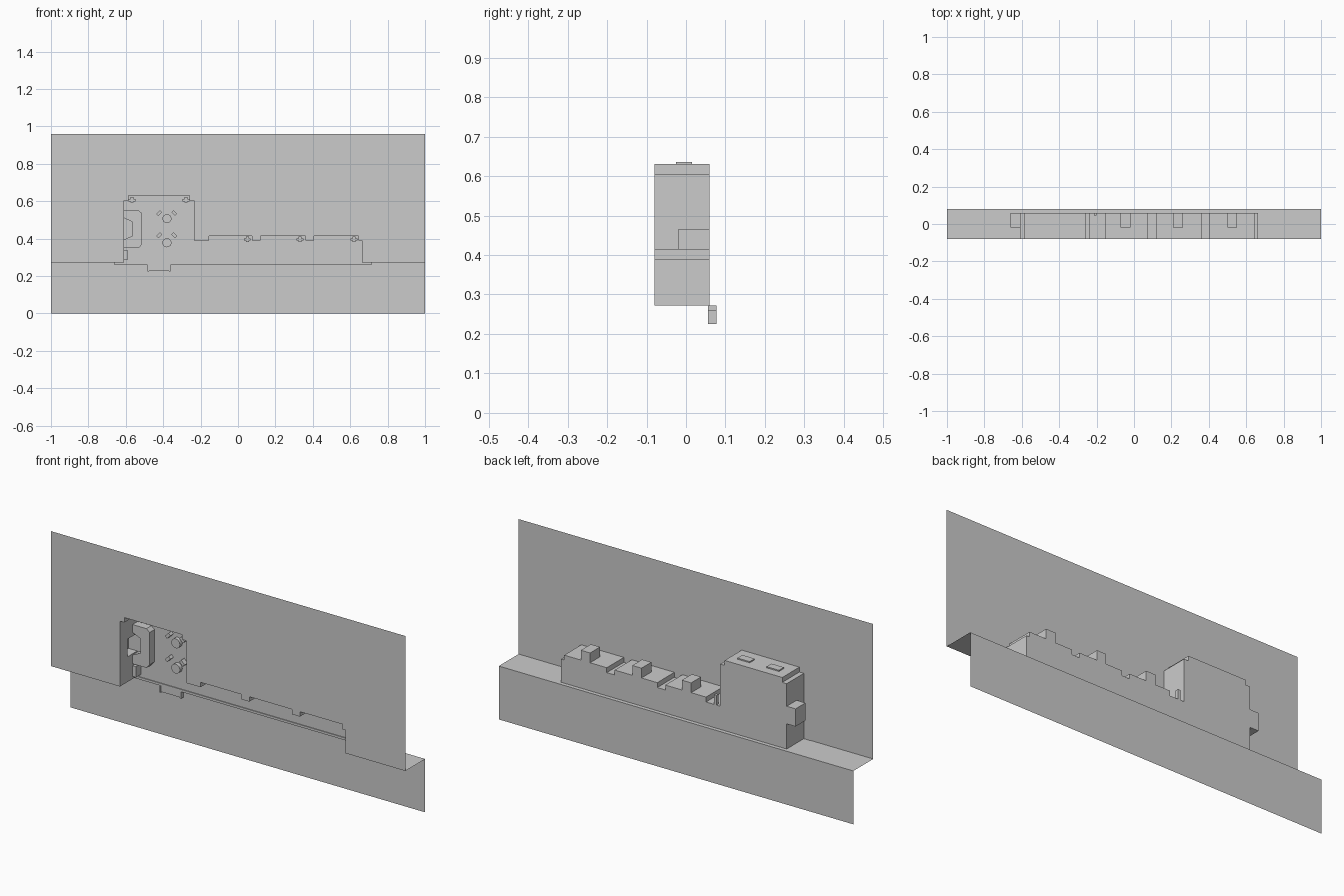
import bpy, bmesh, math
from mathutils import Matrix, Vector

cube = bpy.data.objects.get("Cube")
if cube:
    bpy.data.objects.remove(cube, do_unlink=True)

grey = bpy.data.materials.new("light_grey")
grey.use_nodes = True
grey.diffuse_color = (0.6, 0.6, 0.6, 1)
grey.node_tree.nodes["Principled BSDF"].inputs["Base Color"].default_value = (0.6, 0.6, 0.6, 1)

FRONT, BACK, REAR, FLOOR = -0.08, 0.06, 0.08, 0.272
LEFT, RIGHT = -0.61, 0.663


def finish(name, bm):
    mesh = bpy.data.meshes.new(name)
    bm.to_mesh(mesh)
    bm.free()
    mesh.materials.append(grey)
    obj = bpy.data.objects.new(name, mesh)
    bpy.context.collection.objects.link(obj)
    return obj


def sheets(name, polygons):
    """Flat faces, one for each list of corner points."""
    bm = bmesh.new()
    for points in polygons:
        bm.faces.new([bm.verts.new(p) for p in points])
    bmesh.ops.remove_doubles(bm, verts=bm.verts, dist=0.0001)
    bmesh.ops.triangulate(bm, faces=[f for f in bm.faces if len(f.verts) > 4])
    bmesh.ops.recalc_face_normals(bm, faces=bm.faces)
    return finish(name, bm)


def upright(outline, y):
    return [(x, y, z) for x, z in outline]


def block(name, x, y, z, turn=0):
    """Box from three (low, high) ranges, turned about the y axis."""
    bm = bmesh.new()
    size = Vector([b - a for a, b in (x, y, z)])
    centre = Vector([(a + b) / 2 for a, b in (x, y, z)])
    bmesh.ops.create_cube(bm, size=1, matrix=Matrix.Translation(centre)
                          @ Matrix.Rotation(turn, 4, 'Y') @ Matrix.Diagonal(size).to_4x4())
    return finish(name, bm)


# Outline of the niche, from lower left over the stepped top to lower right
HIGH, HIGH_STEP, LOW, LOW_STEP = 0.63, 0.605, 0.415, 0.39
profile = [(LEFT, FLOOR), (LEFT, HIGH_STEP), (-0.585, HIGH_STEP), (-0.585, HIGH),
           (-0.26, HIGH), (-0.26, HIGH_STEP), (-0.235, HIGH_STEP), (-0.235, LOW_STEP)]
for start, end in ((-0.155, 0.075), (0.12, 0.36), (0.405, 0.645)):
    profile += [(start, LOW_STEP), (start, LOW), (end, LOW), (end, LOW_STEP)]
profile += [(RIGHT, LOW_STEP), (RIGHT, FLOOR)]
cutout = profile[::-1]

# Large sheets: upper panel, ledge and lower panel
sheets("upper_panel", [upright([(-1, FLOOR), (-1, 0.96), (1, 0.96), (1, FLOOR)] + cutout, FRONT)])
sheets("ledge", [[(x, y, FLOOR) for x, y in (
    (-1, FRONT), (LEFT, FRONT), (LEFT, BACK), (RIGHT, BACK), (RIGHT, FRONT),
    (1, FRONT), (1, REAR), (-1, REAR))]])
sheets("lower_panel", [upright([(-1, 0), (1, 0), (1, FLOOR), (-1, FLOOR)], REAR)])

# Mounting flange behind the upper panel
sheets("rear_flange", [upright([(-0.65, FLOOR), (-0.65, 0.668), (-0.175, 0.668),
                                (-0.175, 0.447), (0.72, 0.447), (0.72, FLOOR)] + cutout,
                               FRONT + 0.002)])

# Niche: walls, end wall with side pocket opening, and back
nub_x, nub_y, nub_low, nub_high = -0.66, -0.02, 0.4, 0.49
walls = []
for a, b in list(zip(profile, profile[1:]))[1:]:
    walls.append([(a[0], FRONT, a[1]), (b[0], FRONT, b[1]),
                  (b[0], BACK, b[1]), (a[0], BACK, a[1])])
walls.append([(LEFT, y, z) for y, z in (
    (FRONT, FLOOR), (BACK, FLOOR), (BACK, nub_low), (nub_y, nub_low),
    (nub_y, nub_high), (BACK, nub_high), (BACK, HIGH_STEP), (FRONT, HIGH_STEP))])
walls.append(upright(profile, BACK))
sheets("niche_housing", walls)

# Side pocket, open towards the niche
pocket = [[(LEFT, y, z), (nub_x, y, z)] for y, z in (
    (nub_y, nub_low), (nub_y, nub_high), (BACK, nub_high), (BACK, nub_low))]
faces = [[p[0], p[1], q[1], q[0]] for p, q in zip(pocket, pocket[1:] + pocket[:1])]
sheets("side_pocket", faces + [[edge[1] for edge in pocket]])

# Raised blocks on the low roof and bumps on the tall roof
for i, x in enumerate((-0.045, 0.235, 0.525)):
    block(f"roof_block_{i + 1}", (x - 0.026, x + 0.026), (nub_y, BACK), (LOW, 0.465))
block("roof_tab", (-0.215, -0.2), (0.045, BACK), (LOW_STEP, 0.44))
for i, x in enumerate((-0.5, -0.335)):
    block(f"roof_bump_{i + 1}", (x - 0.035, x + 0.035), (-0.025, 0.015), (HIGH, 0.636))

# Lower lip with hanging tongue in front of the lower panel
block("lower_lip", (-0.66, 0.715), (0.056, 0.077), (0.26, FLOOR))
block("lip_tongue", (-0.475, -0.37), (0.059, 0.076), (0.228, 0.262))
for i, x in enumerate((-0.485, -0.37)):
    block(f"tongue_rim_{i + 1}", (x, x + 0.01), (0.056, 0.077), (0.225, 0.262))

# Bracket plate around the pocket
bracket = [(-0.609, 0.35), (-0.53, 0.35), (-0.513, 0.37), (-0.513, 0.535), (-0.53, 0.55),
           (-0.609, 0.55), (-0.609, 0.51), (-0.565, 0.49), (-0.565, 0.415), (-0.609, 0.395)]
plate = sheets("bracket_plate", [upright(bracket, BACK)])
solid = plate.modifiers.new("thickness", 'SOLIDIFY')
solid.thickness = 0.04
solid.offset = 0
plate.location.y = -0.02

# Round posts with angled clips
for i, z in enumerate((0.507, 0.378)):
    bm = bmesh.new()
    bmesh.ops.create_cone(bm, cap_ends=True, segments=24, radius1=0.024, radius2=0.024, depth=0.02,
                          matrix=Matrix.Translation((-0.38, BACK - 0.01, z))
                          @ Matrix.Rotation(math.pi / 2, 4, 'X'))
    finish(f"round_post_{i + 1}", bm)
    for side in (-1, 1):
        x, top = -0.381 + side * 0.04, z + 0.03 + 0.01 * i
        block(f"post_clip_{i + 1}_{'left' if side > 0 else 'right'}", (x - 0.014, x + 0.014),
              (BACK - 0.025, BACK), (top - 0.008, top + 0.008), side * math.pi / 4)

# Small square pads, roof clips and corner latch
for i, z in enumerate((0.53, 0.492, 0.453)):
    block(f"square_pad_{i + 1}", (-0.267, -0.245), (BACK - 0.008, BACK), (z - 0.01, z + 0.01))
for i, (x, z) in enumerate(((-0.567, HIGH_STEP), (-0.278, HIGH_STEP),
                            (0.05, 0.395), (0.332, 0.395), (0.62, 0.395))):
    block(f"roof_clip_{i + 1}", (x - 0.018, x + 0.018), (-0.02, 0.01), (z - 0.006, z + 0.006))
    block(f"clip_stem_{i + 1}", (x - 0.008, x + 0.008), (-0.015, 0.005), (z - 0.012, z + 0.018))
block("corner_latch", (-0.609, -0.59), (0.02, BACK), (0.285, 0.34))
